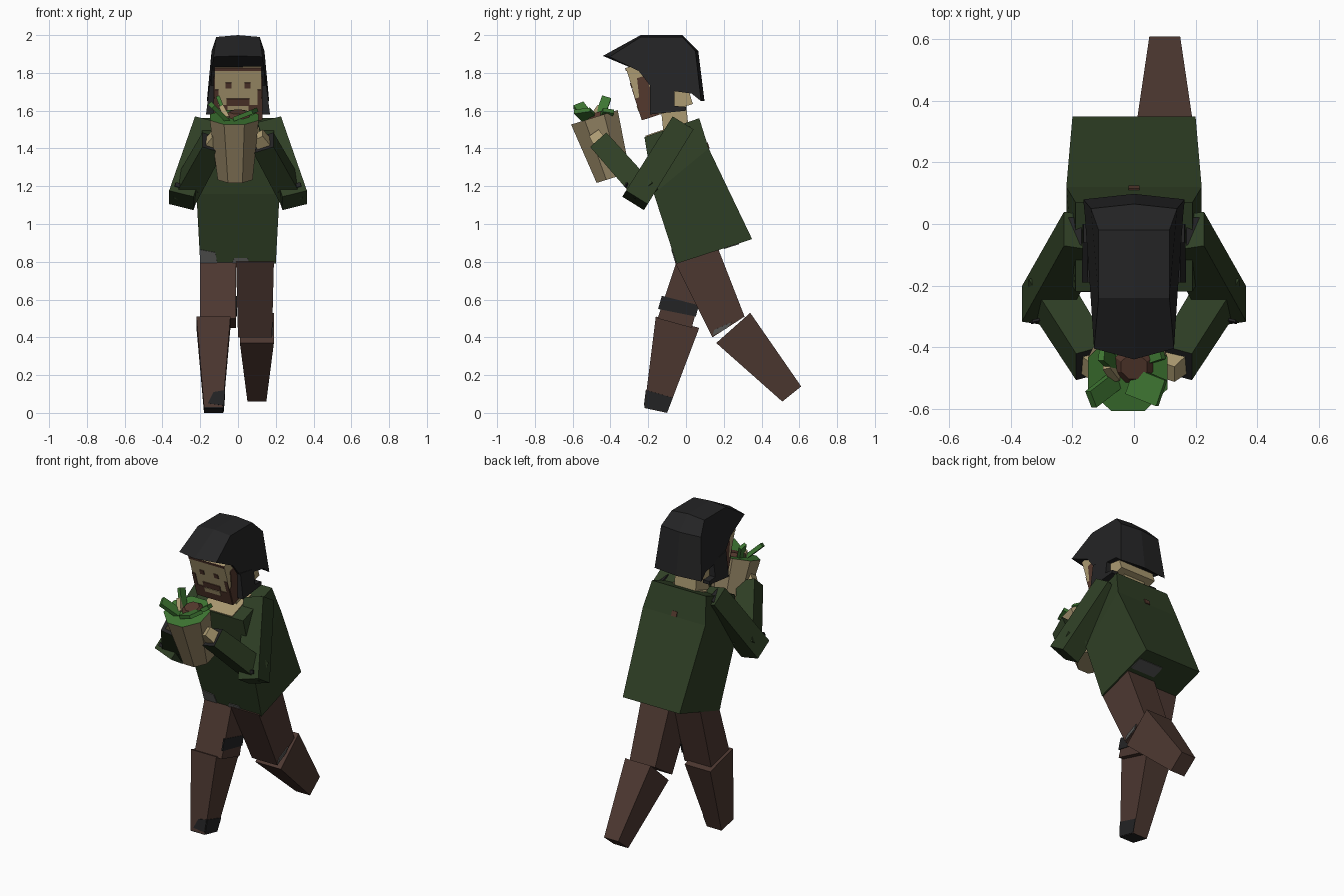
import bpy, bmesh, math
from mathutils import Vector

if "Cube" in bpy.data.objects:
    bpy.data.objects.remove(bpy.data.objects["Cube"])


def paint(name, r, g, b):
    m = bpy.data.materials.new(name)
    m.diffuse_color = [((c / 255 + 0.055) / 1.055) ** 2.4 for c in (r, g, b)] + [1]
    m.use_nodes = True
    m.node_tree.nodes["Principled BSDF"].inputs["Base Color"].default_value = m.diffuse_color
    return m


GREEN = paint("jacket green", 47, 63, 37)
BROWN = paint("trouser brown", 77, 56, 49)
BLACK = paint("hair black", 36, 36, 37)
SKIN = paint("skin", 172, 155, 114)
BAG = paint("paper bag", 148, 132, 100)
LEAF = paint("leaf green", 62, 118, 50)
GREY = paint("grey patch", 88, 88, 86)
BEARD = paint("beard brown", 84, 56, 45)


def finish(name, bm, mats):
    bmesh.ops.recalc_face_normals(bm, faces=bm.faces)
    me = bpy.data.meshes.new(name)
    bm.to_mesh(me)
    bm.free()
    for m in mats:
        me.materials.append(m)
    ob = bpy.data.objects.new(name, me)
    bpy.context.collection.objects.link(ob)
    return ob


def loft(name, rings, mat, end_mat=None):
    """Skin a list of rings and cap both ends; end_mat colours the last cap."""
    bm = bmesh.new()
    vs = [[bm.verts.new(p) for p in r] for r in rings]
    n = len(rings[0])
    for a, b in zip(vs, vs[1:]):
        for i in range(n):
            bm.faces.new((a[i], a[(i + 1) % n], b[(i + 1) % n], b[i]))
    bm.faces.new(vs[0])
    cap = bm.faces.new(vs[-1])
    if end_mat:
        cap.material_index = 1
    return finish(name, bm, [mat] + ([end_mat] if end_mat else []))


def profile(name, pts, mat, cx=0.0):
    """Side outline of (y, z, half width) spread to both sides of cx."""
    return loft(name, [[(cx + s * w, y, z) for y, z, w in pts] for s in (-1, 1)], mat)


def limb(name, a, b, wa, wb, mat, end_mat=None, ref=(1, 0, 0), flat=1.0):
    """Tapered box from a to b."""
    a, b = Vector(a), Vector(b)
    d = (b - a).normalized()
    u = Vector(ref)
    u = (u - d * u.dot(d)).normalized()
    v = d.cross(u) * flat
    sq = ((-1, -1), (1, -1), (1, 1), (-1, 1))
    return loft(name, [[p + (u * i + v * j) * w / 2 for i, j in sq]
                       for p, w in ((a, wa), (b, wb))], mat, end_mat)


def plate(name, pts, mat, t=0.004):
    """Thin painted patch centred on a surface."""
    p = [Vector(q) for q in pts]
    n = (p[1] - p[0]).cross(p[2] - p[0]).normalized() * t
    return loft(name, [[q - n for q in p], [q + n for q in p]], mat)


# Torso: three rings from hem to shoulders
def ring(w, f, b):
    return [(-w, *f), (w, *f), (w, *b), (-w, *b)]


loft("jacket", [ring(.20, (-.05, .79), (.35, .92)),
                ring(.22, (-.17, 1.16), (.12, 1.40)),
                ring(.19, (-.22, 1.46), (.07, 1.56))], GREEN)
plate("collar_opening", [(-.11, -.215, 1.463), (.11, -.215, 1.463),
                         (.11, -.02, 1.53), (-.11, -.02, 1.53)], SKIN)
plate("hem_patch_side", [(-.20, -.052, .795), (-.11, -.052, .795),
                         (-.12, -.07, .85), (-.20, -.075, .865)], GREY)
plate("hem_patch_front", [(-.03, -.052, .795), (.06, -.052, .795),
                          (.05, -.06, .82), (-.02, -.06, .82)], GREY)
plate("hem_stripe", [(.02, .20, .871), (.19, .20, .871),
                     (.19, .28, .897), (.02, .28, .897)], GREY)
plate("back_patch", [(-.018, .111, 1.43), (.018, .111, 1.43),
                     (.018, .121, 1.40), (-.018, .121, 1.40)], BEARD)

# Rear leg
profile("rear_thigh", [(-.06, .80, .10), (.17, .87, .10), (.31, .51, .09), (.14, .40, .09)],
        BROWN, .09)
profile("rear_shin", [(.34, .53, .09), (.16, .37, .09), (.51, .06, .05), (.61, .14, .05)],
        BROWN, .10)
plate("rear_knee_patch", [(.181, .14, .41), (.181, .22, .45), (.182, .24, .48),
                          (.182, .15, .44)], GREY)

# Front leg
profile("front_thigh", [(-.05, .80, .095), (.14, .85, .095), (.03, .45, .095), (-.15, .50, .095)],
        BROWN, -.105)
profile("front_shin", [(-.16, .51, .09), (.07, .45, .09), (-.10, 0, .05), (-.22, .03, .05)],
        BROWN, -.13)
plate("thigh_band", [(-.01, -.128, .62), (-.01, .068, .57), (-.01, .052, .51),
                     (-.01, -.148, .55)], BLACK)
plate("shoe_side", [(-.0725, -.209, .12), (-.073, -.07, .08), (-.08, -.10, .002),
                    (-.08, -.22, .03)], BLACK)
plate("shoe_front", [(-.16, -.217, .05), (-.08, -.219, .04), (-.073, -.209, .12),
                     (-.13, -.210, .11)], BLACK)
plate("shoe_sole", [(-.18, -.22, .03), (-.08, -.22, .03), (-.08, -.10, .004),
                    (-.18, -.10, .004)], BLACK)

# Arms, mirrored
for s, side in ((1, "right"), (-1, "left")):
    limb(side + "_upper_arm", (s * .165, -.025, 1.52), (s * .30, -.27, 1.125), .13, .135, GREEN)
    limb(side + "_forearm", (s * .285, -.21, 1.16), (s * .135, -.45, 1.43), .125, .115, GREEN, BLACK)
    limb(side + "_hand", (s * .14, -.445, 1.42), (s * .105, -.48, 1.47), .075, .06, SKIN)
    plate(side + "_shoulder_patch", [(s * .17, -.07, 1.548), (s * .225, -.07, 1.53),
                                     (s * .225, .02, 1.50), (s * .17, .02, 1.518)], BLACK)
    plate(side + "_elbow_stripe", [(s * .20, -.285, 1.19), (s * .33, -.315, 1.22),
                                   (s * .335, -.322, 1.20), (s * .21, -.295, 1.165)], BLACK)

# Head, in a frame tilted forward: x, distance back, distance up
UP, BACK = Vector((0, -.306, .952)), Vector((0, .952, .306))


def face(x, b, u):
    return Vector((x, -.23, 1.55)) + BACK * b + UP * u


def face_rect(name, x0, x1, u0, u1, mat, t=0.004):
    plate(name, [face(x0, 0, u0), face(x1, 0, u0), face(x1, 0, u1), face(x0, 0, u1)], mat, t)


limb("neck", (0, -.05, 1.47), (0, -.07, 1.66), .15, .15, SKIN, flat=.9)
loft("head", [[face(x, b, u) for x, b in ((-.125, 0), (.125, 0), (.125, .28), (-.125, .28))]
              for u in (0, .29)], SKIN)
face_rect("beard", -.125, .125, 0, .085, BEARD)
face_rect("moustache", -.06, .06, .085, .12, BEARD)
face_rect("mouth", -.055, .055, .05, .08, SKIN, .007)
face_rect("brow", -.125, .125, .275, .29, BEARD)
for s, side in ((1, "right"), (-1, "left")):
    face_rect(side + "_eye", s * .05 - .015, s * .05 + .015, .178, .208, BEARD)
    face_rect(side + "_sideburn", s * .102, s * .125, .085, .17, BEARD)
    x = s * .125
    plate(side + "_cheek_beard", [face(x, 0, 0), face(x, .09, 0), face(x, .09, .22),
                                  face(x, .04, .22), face(x, .02, .12), face(x, 0, .12)], BEARD)

# Hair: crown with a pointed brim, plus side flaps leaving the ears open
crown = [(-.405, 1.885, .13), (-.24, 1.99, .115), (-.02, 1.99, .115), (.05, 1.915, .14),
         (.08, 1.65, .165), (.03, 1.69, .16), (-.18, 1.72, .145), (-.25, 1.81, .14)]
push = [(-.035, .005), (0, .01), (.0, .01), (.015, 0), (.018, 0), (0, 0), (0, 0), (0, 0)]
loft("hair_crown", [[(-w, y, z) for y, z, w in crown],
                    [(0, y + dy, z + dz) for (y, z, w), (dy, dz) in zip(crown, push)],
                    [(w, y, z) for y, z, w in crown]], BLACK)
flap = [(-.19, 1.74), (-.06, 1.72), (-.06, 1.625), (0, 1.62), (0, 1.60), (-.19, 1.58)]
for s, side in ((1, "right"), (-1, "left")):
    loft(side + "_hair_flap", [[(s * .12, y, z) for y, z in flap],
                               [(s * (.15 + (1.74 - z) * .12), y, z) for y, z in flap]], BLACK)

# Paper bag: tilted eight-sided cup
AX = Vector((0, -.298, .954))
SIDE = Vector((0, .954, .298))


def cup_ring(c, r):
    return [Vector(c) + Vector((1, 0, 0)) * r * math.cos(a) + SIDE * r * math.sin(a)
            for a in [math.radians(22.5 + 45 * i) for i in range(8)]]


TOP = Vector((-.02, -.485, 1.565))
loft("bag", [cup_ring((-.015, -.385, 1.245), .10), cup_ring(TOP, .14)], BAG, LEAF)

# Bag contents
loft("root_vegetable", [cup_ring(TOP + Vector((.02, .03, 0)), .075),
                        cup_ring(TOP + Vector((.02, .03, 0)) + AX * .03, .045)], BEARD)
for i, (a, b, w, f) in enumerate([
        ((-.05, -.50, 1.54), (-.14, -.57, 1.63), .06, .4),
        ((-.05, -.47, 1.53), (-.105, -.42, 1.67), .05, .4),
        ((-.01, -.51, 1.56), (.09, -.55, 1.60), .09, .25),
        ((.03, -.43, 1.56), (.09, -.41, 1.60), .06, .4)]):
    limb("leaf_%d" % (i + 1), a, b, w, w, LEAF, ref=(0, 1, 0), flat=f)
limb("stalk", (-.06, -.50, 1.56), (-.09, -.46, 1.62), .03, .025, SKIN)
